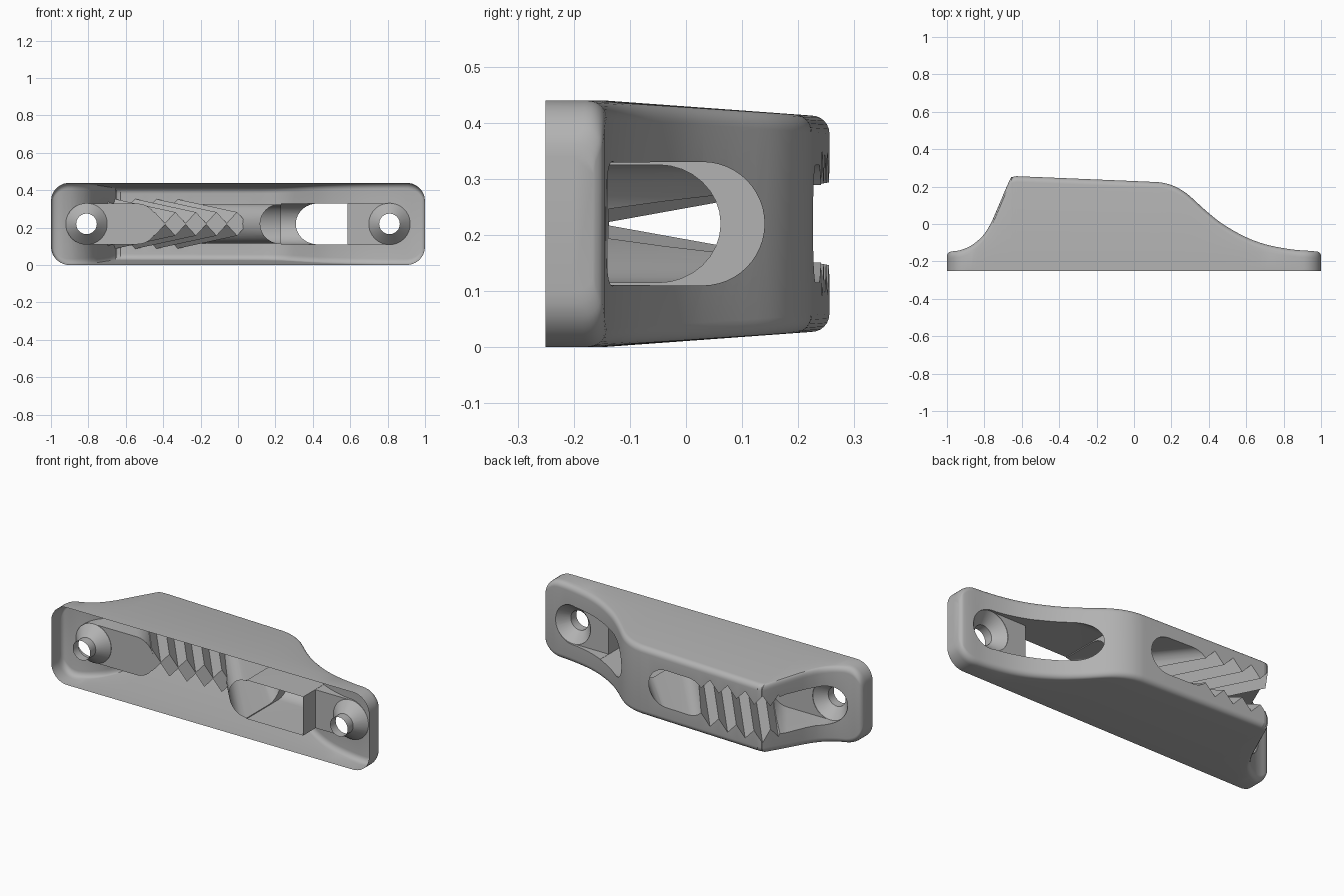
import bpy, bmesh, math
from mathutils import Vector

if "Cube" in bpy.data.objects:
    bpy.data.objects.remove(bpy.data.objects["Cube"])

MID = 0.22      # half of the height, also the height of the centre line
BASE = -0.25    # mounting plane

grey = bpy.data.materials.new("moulded_grey")
grey.use_nodes = True
grey.diffuse_color = (0.45, 0.45, 0.45, 1)
grey.node_tree.nodes["Principled BSDF"].inputs["Base Color"].default_value = (0.45, 0.45, 0.45, 1)


def loft(name, rings):
    """Closed solid through matching rings of points."""
    bm = bmesh.new()
    rows = [[bm.verts.new(p) for p in ring] for ring in rings]
    n = len(rows[0])
    for a, b in zip(rows, rows[1:]):
        for i in range(n):
            j = (i + 1) % n
            bm.faces.new((a[i], a[j], b[j], b[i]))
    bm.faces.new(rows[0])
    bm.faces.new(rows[-1][::-1])
    bmesh.ops.recalc_face_normals(bm, faces=bm.faces)
    mesh = bpy.data.meshes.new(name)
    bm.to_mesh(mesh)
    bm.free()
    obj = bpy.data.objects.new(name, mesh)
    bpy.context.collection.objects.link(obj)
    return obj


def slot(left, right, radius, y, steps=16):
    """Round-ended slot outline at depth y."""
    pts = []
    for centre, start in ((right - radius, -90), (left + radius, 90)):
        for i in range(steps + 1):
            a = math.radians(start + 180 * i / steps)
            pts.append((centre + radius * math.cos(a), y, MID + radius * math.sin(a)))
    return pts


def circle(cx, r, y, steps=40):
    return [(cx + r * math.cos(math.tau * i / steps), y, MID + r * math.sin(math.tau * i / steps))
            for i in range(steps)]


def smooth_path(pts, sub=3):
    """Catmull-Rom curve through the points."""
    out = []
    p = [pts[0]] + pts + [pts[-1]]
    for a, b, c, d in zip(p, p[1:], p[2:], p[3:]):
        a, b, c, d = map(Vector, (a, b, c, d))
        for i in range(sub):
            t = i / sub
            out.append(0.5 * (2 * b + (c - a) * t + (2 * a - 5 * b + 4 * c - d) * t * t
                              + (3 * b - a - 3 * c + d) * t ** 3))
    return out + [Vector(pts[-1])]


# Body: cross-sections along the length, tapered and rounded on top
crest = smooth_path([
    (-1, -.165), (-.99, -.152), (-.97, -.146), (-.93, -.14), (-.87, -.115), (-.81, -.065),
    (-.77, -.005), (-.74, .06), (-.665, .235), (-.65, .25), (-.63, .255), (-.59, .254),
    (-.25, .24), (.08, .226), (.15, .221), (.2, .208), (.25, .184), (.3, .148), (.38, .075),
    (.46, .01), (.54, -.04), (.62, -.08), (.7, -.108), (.78, -.126), (.86, -.138),
    (.93, -.143), (.975, -.147), (.99, -.152), (1, -.165)])


def section(x, top):
    corner = max(0, abs(x) - 0.9)
    half = MID - 0.1 + math.sqrt(max(0, 0.01 - corner ** 2))
    r = 0.032
    width = half - 0.067 * max(0, top + 0.15)
    side = [(half, BASE), (half, min(-0.15, top - r - 0.005))]
    for i in range(7):
        a = math.radians(15 * i)
        side.append((width - r + r * math.cos(a), top - r + r * math.sin(a)))
    return ([(x, y, MID + z) for z, y in side]
            + [(x, y, MID - z) for z, y in reversed(side)])


body = loft("cleat_body", [section(x, y) for x, y in crest])
body.data.materials.append(grey)

cutters = []

# Countersunk screw holes
for cx in (-0.81, 0.81):
    cutters.append(loft("screw_hole", [circle(cx, 0.055, -0.3), circle(cx, 0.055, -0.2),
                                       circle(cx, 0.111, -0.142), circle(cx, 0.111, 0.1)]))

# Pockets around the screws
cutters.append(loft("tail_pocket", [slot(-.92, -.43, .109, -.14), slot(-.92, -.69, .109, .25)]))
cutters.append(loft("lead_pocket", [slot(.45, .92, .109, -.14), slot(.45, .92, .109, .3)]))

# Arched mouth, open through the base
arch = [(-0.11, -0.3)]
for i in range(25):
    a = math.radians(180 - 7.5 * i)
    arch.append((0.11 * math.cos(a), 0.03 + 0.11 * math.sin(a)))
arch.append((0.11, -0.3))
cutters.append(loft("rope_mouth", [[(x, y, MID + z) for z, y in arch] for x in (0.23, 0.585)]))

# Sloping rope channel
cutters.append(loft("rope_channel", [slot(.16, .57, .105, -.3), slot(-.34, .006, .105, .3)]))

# Toothed V groove, teeth leaning along the channel
PITCH, TEETH, LEAN = 0.11, 5, -0.83


def zigzag(y):
    ridge = 0.003 + 0.18 * (y + 0.138)
    start = -0.5 + LEAN * (y + 0.138)
    edge = [(start + PITCH * i / 2, ridge + (0.06 if i % 2 else 0))
            for i in range(2 * TEETH + 1)]
    return ([(x, y, MID + z) for x, z in edge]
            + [(x, y, MID - z) for x, z in reversed(edge)])


cutters.append(loft("toothed_groove", [zigzag(-0.138), zigzag(0.3)]))

# Cut everything out of the body
bpy.ops.object.select_all(action='DESELECT')
bpy.context.view_layer.objects.active = body
body.select_set(True)
for cutter in cutters:
    cutter.hide_render = True
    mod = body.modifiers.new(cutter.name, 'BOOLEAN')
    mod.operation = 'DIFFERENCE'
    mod.solver = 'EXACT'
    mod.object = cutter
    bpy.ops.object.modifier_apply(modifier=mod.name)
for cutter in cutters:
    bpy.data.objects.remove(cutter)

# Open underside
bm = bmesh.new()
bm.from_mesh(body.data)
under = [f for f in bm.faces if all(v.co.y < BASE + 0.001 for v in f.verts)]
bmesh.ops.delete(bm, geom=under, context='FACES')
bm.to_mesh(body.data)
bm.free()

bpy.ops.object.shade_smooth_by_angle(angle=math.radians(30))
